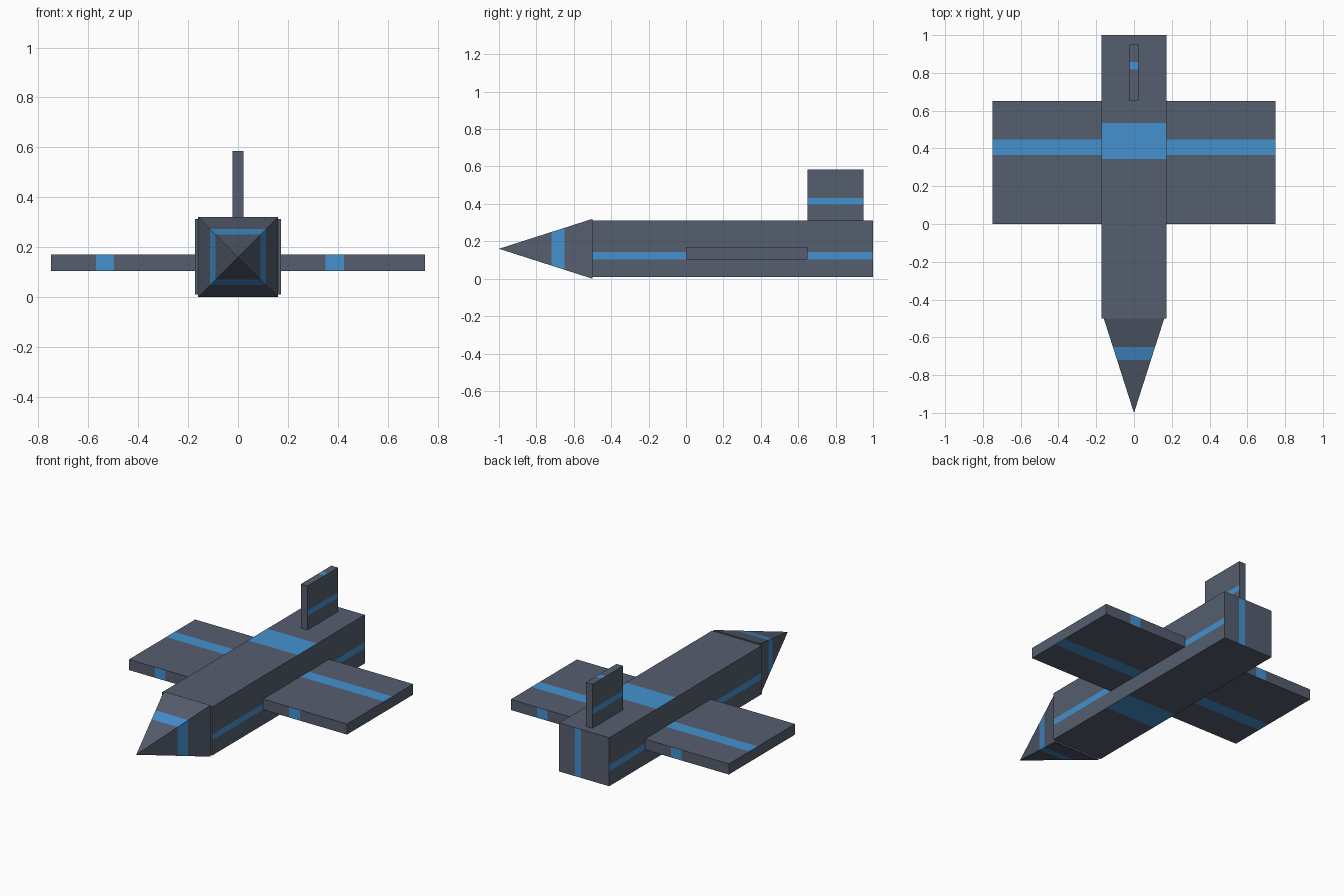
import bpy, bmesh
from mathutils import Vector

if "Cube" in bpy.data.objects:
    bpy.data.objects.remove(bpy.data.objects["Cube"])


def material(name, colour):
    m = bpy.data.materials.new(name)
    m.diffuse_color = (*colour, 1)
    m.use_nodes = True
    m.node_tree.nodes["Principled BSDF"].inputs["Base Color"].default_value = m.diffuse_color
    return m


MATS = [material("slate grey", (0.093, 0.112, 0.156)),
        material("stripe blue", (0.058, 0.284, 0.624))]
STRIPE = (0.311, 0.4375)      # stripe position as a fraction of each face

# face direction -> (axis the stripe is measured on, measured from the high end?)
SIDES = {"left": ((-1, 0, 0), 2, False), "right": ((1, 0, 0), 2, False),
         "front": ((0, -1, 0), 0, False), "back": ((0, 1, 0), 0, True),
         "top": ((0, 0, 1), 1, True), "bottom": ((0, 0, -1), 1, False)}


def cut(bm, faces, co, no):
    geom = set(faces)
    for f in faces:
        geom.update(f.edges)
        geom.update(f.verts)
    bmesh.ops.bisect_plane(bm, geom=list(geom), plane_co=co, plane_no=no, dist=1e-6)


def finish(bm, name):
    me = bpy.data.meshes.new(name)
    bm.to_mesh(me)
    bm.free()
    for m in MATS:
        me.materials.append(m)
    ob = bpy.data.objects.new(name, me)
    bpy.context.collection.objects.link(ob)
    return ob


def striped_box(name, lo, hi, sides):
    lo, hi = Vector(lo), Vector(hi)
    size = hi - lo
    bm = bmesh.new()
    bmesh.ops.create_cube(bm, size=1)
    for v in bm.verts:
        v.co = Vector([(lo[i] + hi[i]) / 2 + v.co[i] * size[i] for i in range(3)])
    for side in sides:
        direction, axis, from_high = SIDES[side]
        direction = Vector(direction)
        ends = [hi[axis] - s * size[axis] if from_high else lo[axis] + s * size[axis]
                for s in STRIPE]
        no = Vector([float(i == axis) for i in range(3)])
        for e in ends:
            bm.normal_update()
            cut(bm, [f for f in bm.faces if f.normal.dot(direction) > 0.9], no * e, no)
        bm.normal_update()
        for f in bm.faces:
            mid = f.calc_center_median()[axis]
            if f.normal.dot(direction) > 0.9 and min(ends) < mid < max(ends):
                f.material_index = 1
    return finish(bm, name)


# Fuselage
striped_box("fuselage", (-0.172, -0.5, 0.01), (0.172, 1.0, 0.312),
            ["left", "right", "back", "top", "bottom"])

# Wings
for name, x0, x1 in (("left_wing", -0.75, -0.172), ("right_wing", 0.172, 0.75)):
    striped_box(name, (x0, 0.0, 0.104), (x1, 0.65, 0.17),
                ["front", "back", "top", "bottom"])

# Tail fin
striped_box("tail_fin", (-0.0225, 0.65, 0.312), (0.0225, 0.95, 0.585),
            ["left", "right", "top"])

# Nose pyramid with a band round it
bm = bmesh.new()
base = [bm.verts.new((x, -0.5, z))
        for x, z in ((-0.16, 0), (0.16, 0), (0.16, 0.32), (-0.16, 0.32))]
tip = bm.verts.new((0, -1, 0.16))
bm.faces.new(base)
for i in range(4):
    bm.faces.new((base[i], base[(i + 1) % 4], tip))
bmesh.ops.recalc_face_normals(bm, faces=bm.faces)
for y in (-0.72, -0.65):
    cut(bm, list(bm.faces), (0, y, 0), (0, 1, 0))
for f in bm.faces:
    ys = [v.co.y for v in f.verts]
    if min(ys) > -0.721 and max(ys) < -0.649:
        f.material_index = 1
finish(bm, "nose_cone")
